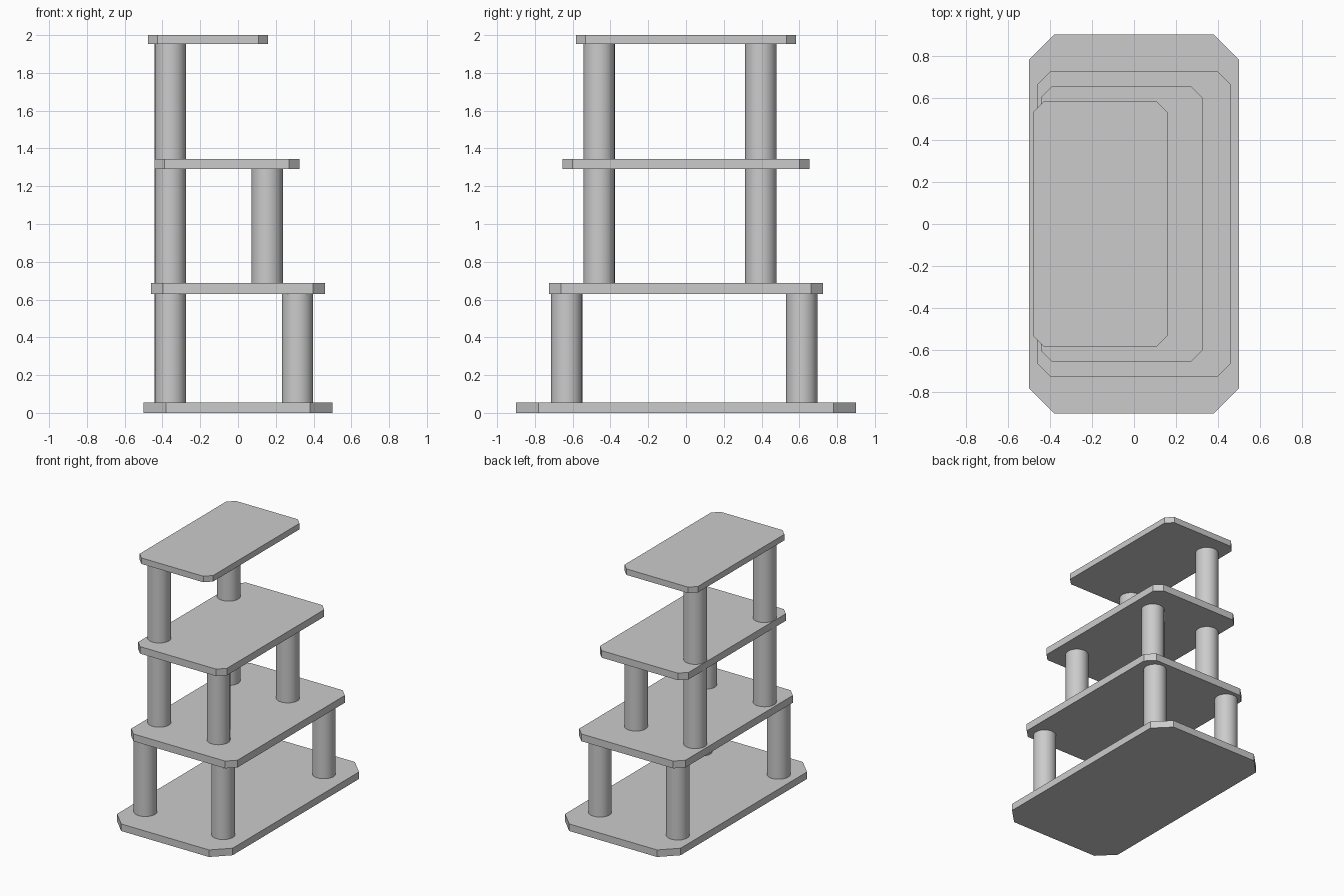
import bpy, bmesh

if "Cube" in bpy.data.objects:
    bpy.data.objects.remove(bpy.data.objects["Cube"])


def shelf(name, x0, x1, half_y, z0, z1, cut):
    """Flat board with four clipped corners."""
    y = half_y
    outline = [(x0 + cut, -y), (x1 - cut, -y), (x1, -y + cut), (x1, y - cut),
               (x1 - cut, y), (x0 + cut, y), (x0, y - cut), (x0, -y + cut)]
    bm = bmesh.new()
    face = bm.faces.new([bm.verts.new((px, py, z0)) for px, py in outline])
    top = bmesh.ops.extrude_face_region(bm, geom=[face])["geom"]
    bmesh.ops.translate(bm, vec=(0, 0, z1 - z0),
                        verts=[v for v in top if isinstance(v, bmesh.types.BMVert)])
    bmesh.ops.recalc_face_normals(bm, faces=bm.faces)
    mesh = bpy.data.meshes.new(name)
    bm.to_mesh(mesh)
    bm.free()
    bpy.context.collection.objects.link(bpy.data.objects.new(name, mesh))


def post(name, x, y, z0, z1):
    """Round support, smooth around the side."""
    bpy.ops.mesh.primitive_cylinder_add(vertices=48, radius=0.083, depth=z1 - z0,
                                        location=(x, y, (z0 + z1) / 2))
    bpy.context.object.name = name
    bpy.ops.object.shade_smooth_by_angle()


# Base board and three shelves
shelf("base", -0.5, 0.5, 0.9, 0.0, 0.055, 0.12)
shelf("lower_shelf", -0.46, 0.46, 0.725, 0.63, 0.687, 0.063)
shelf("middle_shelf", -0.443, 0.325, 0.655, 1.29, 1.345, 0.055)
shelf("top_shelf", -0.477, 0.158, 0.583, 1.953, 2.0, 0.05)

# Posts per level: x positions, y positions, bottom and top
levels = {
    "lower_post": ((-0.358, 0.315), (-0.632, 0.612), 0.05, 0.635),
    "middle_post": ((-0.358, 0.154), (-0.46, 0.396), 0.68, 1.295),
    "upper_post": ((-0.358,), (-0.46, 0.396), 1.34, 1.958),
}
for name, (xs, ys, z0, z1) in levels.items():
    for x, x_side in zip(xs, ("left", "right")):
        for y, y_side in zip(ys, ("front", "back")):
            post(f"{name}_{y_side}_{x_side}", x, y, z0, z1)
